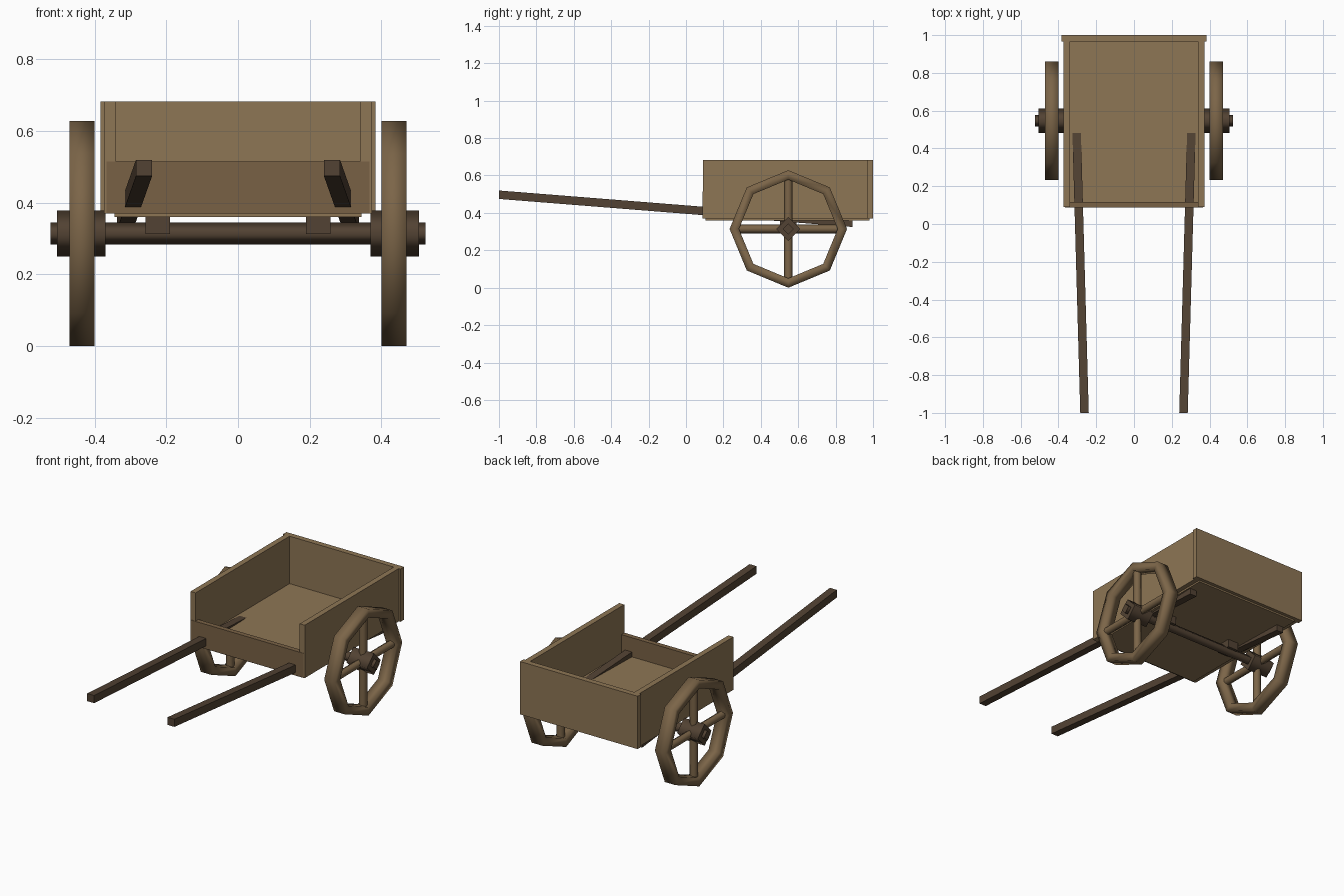
import bpy, bmesh, math
from mathutils import Vector

if "Cube" in bpy.data.objects:
    bpy.data.objects.remove(bpy.data.objects["Cube"])

def material(name, rgb):
    m = bpy.data.materials.new(name)
    m.diffuse_color = (*rgb, 1)
    m.use_nodes = True
    m.node_tree.nodes["Principled BSDF"].inputs["Base Color"].default_value = m.diffuse_color
    return m

PLANK = material("plank_wood", (0.27, 0.18, 0.09))
FRONT = material("front_wood", (0.19, 0.12, 0.06))
RIM = material("wheel_wood", (0.20, 0.13, 0.065))
DARK = material("dark_wood", (0.085, 0.055, 0.033))

def finish(name, bm, mat, smooth=None):
    bmesh.ops.recalc_face_normals(bm, faces=bm.faces)
    for f in bm.faces:
        f.smooth = bool(smooth and smooth(f))
    me = bpy.data.meshes.new(name)
    bm.to_mesh(me)
    bm.free()
    me.materials.append(mat)
    ob = bpy.data.objects.new(name, me)
    bpy.context.collection.objects.link(ob)
    return ob

def box(name, lo, hi, mat):
    bm = bmesh.new()
    bmesh.ops.create_cube(bm, size=1)
    for v in bm.verts:
        v.co = [l + (c + 0.5) * (h - l) for l, h, c in zip(lo, hi, v.co)]
    return finish(name, bm, mat)

def rod(name, a, b, r, sides, mat):
    """Smooth-sided, flat-capped bar; a vertex points up (or forward if vertical)."""
    a, b = Vector(a), Vector(b)
    d = (b - a).normalized()
    u = Vector((0, 0, 1)) if abs(d.z) < 0.9 else Vector((0, 1, 0))
    w = d.cross(u)
    bm = bmesh.new()
    rings = []
    for p in (a, b):
        rings.append([bm.verts.new(p + r * (u * math.cos(t) + w * math.sin(t)))
                      for t in (2 * math.pi * i / sides for i in range(sides))])
    for i in range(sides):
        j = (i + 1) % sides
        bm.faces.new((rings[0][i], rings[0][j], rings[1][j], rings[1][i]))
    for ring in rings:
        bm.faces.new(ring)
    return finish(name, bm, mat, lambda f: abs(f.normal.dot(d)) < 0.5)

def rim(name, x0, x1, cy, cz, r0, r1, sides, mat):
    bm = bmesh.new()
    rings = []
    for i in range(sides):
        t = 2 * math.pi * i / sides
        rings.append([bm.verts.new((x, cy + r * math.sin(t), cz + r * math.cos(t)))
                      for x, r in ((x0, r0), (x1, r0), (x1, r1), (x0, r1))])
    for i in range(sides):
        p, q = rings[i], rings[(i + 1) % sides]
        for k in range(4):
            m = (k + 1) % 4
            bm.faces.new((p[k], p[m], q[m], q[k]))
    return finish(name, bm, mat, lambda f: True)

# Cart bed
box("floor", (-0.345, 0.105, 0.36), (0.345, 0.98, 0.402), PLANK)
box("front_panel", (-0.366, 0.088, 0.37), (0.366, 0.117, 0.515), FRONT)
box("back_panel", (-0.384, 0.967, 0.37), (0.384, 1.0, 0.682), PLANK)

# Axle
CY, CZ, R = 0.547, 0.314, 0.314
rod("axle", (-0.523, CY, CZ), (0.523, CY, CZ), 0.03, 4, DARK)

for s, side in ((-1, "left"), (1, "right")):
    # Side wall and axle block
    xs = sorted((s * 0.34, s * 0.373))
    box(side + "_wall", (xs[0], 0.09, 0.37), (xs[1], 0.967, 0.682), PLANK)
    xs = sorted((s * 0.19, s * 0.258))
    box(side + "_axle_block", (xs[0], CY - 0.045, 0.313), (xs[1], CY + 0.045, 0.365), DARK)

    # Pulling shaft, sloping down through the floor
    shaft = box(side + "_shaft", (-0.0225, 0, -0.0225), (0.0225, 1, 0.0225), DARK)
    a, b = Vector((s * 0.262, -1.0, 0.497)), Vector((s * 0.315, 0.89, 0.347))
    for v in shaft.data.vertices:
        v.co = a.lerp(b, v.co.y) + Vector((v.co.x, 0, v.co.z))

    # Wheel: octagonal rim, four spokes, hub
    xs = sorted((s * 0.40, s * 0.47))
    rim(side + "_rim", *xs, CY, CZ, R - 0.05, R, 8, RIM)
    rod(side + "_hub", (s * 0.37, CY, CZ), (s * 0.505, CY, CZ), 0.064, 4, DARK)
    for i in range(4):
        t = i * math.pi / 2
        end = (s * 0.435, CY + 0.28 * math.sin(t), CZ + 0.28 * math.cos(t))
        rod(f"{side}_spoke_{i + 1}", (s * 0.435, CY, CZ), end, 0.023, 6, RIM)
